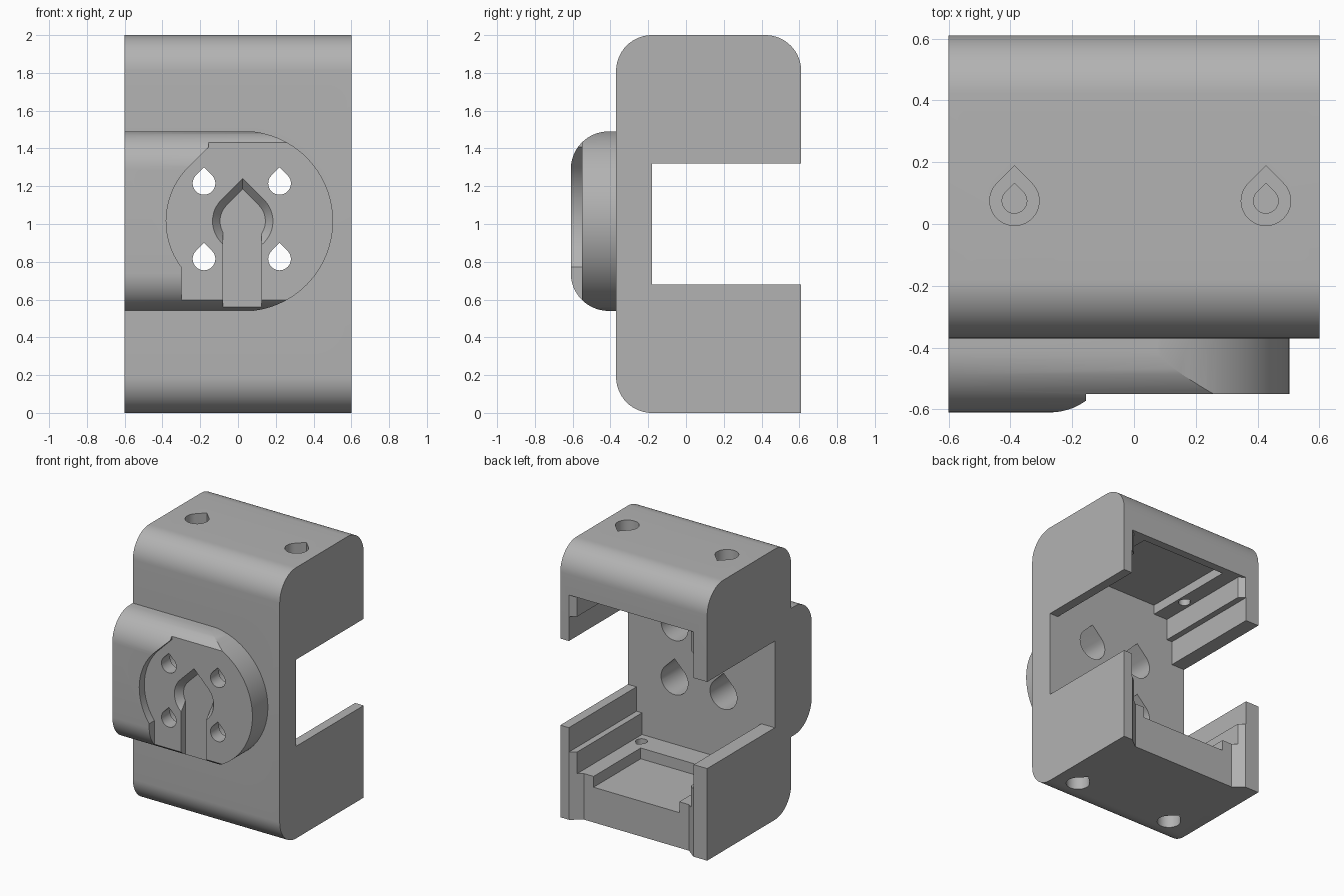
import bpy, bmesh, math
from mathutils import Vector

if "Cube" in bpy.data.objects:
    bpy.data.objects.remove(bpy.data.objects["Cube"], do_unlink=True)

grey = bpy.data.materials.new("plain_grey")
grey.use_nodes = True
COLOUR = (0.45, 0.45, 0.45, 1)
grey.diffuse_color = COLOUR
grey.node_tree.nodes["Principled BSDF"].inputs["Base Color"].default_value = COLOUR

# Where a profile point (u, v) at depth w lands for each extrusion axis
AXES = {"x": lambda u, v, w: (w, u, v),
        "y": lambda u, v, w: (u, w, v),
        "z": lambda u, v, w: (u, v, w)}


def prism(name, axis, pts, lo, hi, end_pts=None):
    """Extrude a closed profile along an axis, optionally tapering to end_pts."""
    bm = bmesh.new()
    place = AXES[axis]
    a = [bm.verts.new(place(u, v, lo)) for u, v in pts]
    b = [bm.verts.new(place(u, v, hi)) for u, v in (end_pts or pts)]
    bm.faces.new(a)
    bm.faces.new(b)
    for i in range(len(a)):
        j = (i + 1) % len(a)
        bm.faces.new((a[i], a[j], b[j], b[i]))
    bmesh.ops.recalc_face_normals(bm, faces=bm.faces)
    mesh = bpy.data.meshes.new(name)
    bm.to_mesh(mesh)
    bm.free()
    mesh.materials.append(grey)
    ob = bpy.data.objects.new(name, mesh)
    bpy.context.collection.objects.link(ob)
    return ob


def combine(target, tool, operation="DIFFERENCE"):
    """Apply a boolean and remove the tool."""
    mod = target.modifiers.new("combine", "BOOLEAN")
    mod.operation = operation
    mod.solver = "EXACT"
    mod.object = tool
    bpy.context.view_layer.update()
    mesh = bpy.data.meshes.new_from_object(
        target.evaluated_get(bpy.context.evaluated_depsgraph_get()))
    target.modifiers.clear()
    target.data = mesh
    bpy.data.objects.remove(tool, do_unlink=True)


def arc(cu, cv, r, start, end, steps=16):
    angles = [math.radians(start + (end - start) * i / steps) for i in range(steps + 1)]
    return [(cu + r * math.cos(t), cv + r * math.sin(t)) for t in angles]


def rect(u0, u1, v0, v1):
    return [(u0, v0), (u1, v0), (u1, v1), (u0, v1)]


def teardrop(cu, cv, r):
    return arc(cu, cv, r, 135, 405, 36) + [(cu, cv + r * math.sqrt(2))]


MID = 0.02          # inner features sit slightly off centre
HUB = (0.025, 1.015)
INNER = -0.18       # inside face of the front wall

# Housing with rounded front and upper back edges
R = 0.19
side = [(0.61, 0)] + arc(0.61 - R, 2 - R, R, 0, 90)
side += arc(-0.37 + R, 2 - R, R, 90, 180) + arc(-0.37 + R, R, R, 180, 270)
housing = prism("bracket_housing", "x", side, -0.6, 0.6)

# Front mount: rounded bar trimmed to a half round end
bar = [(-0.3, 0.54), (-0.3, 1.49)]
bar += arc(-0.41, 1.29, 0.2, 90, 180) + arc(-0.41, 0.74, 0.2, 180, 270)
mount = prism("mount", "x", bar, -0.6, 0.55)
end = [(-0.8, 0.537), *arc(*HUB, 0.478, -90, 90, 48), (-0.8, 1.493)]
combine(mount, prism("mount_end", "y", end, -0.8, 0), "INTERSECT")
combine(housing, mount, "UNION")

# Shallow round seat open to the right
rs = 0.405
seat = [(-0.155, 1.6), (-0.155, HUB[1] + rs * math.sqrt(2) - 0.18)]
seat += arc(*HUB, rs, 135, 217, 24)
seat += [(-0.3, 0.4), (0.7, 0.4), (0.7, 1.6)]
combine(housing, prism("seat_cut", "y", seat, -0.8, -0.55))

# Tapered keyhole and its entry slot
combine(housing, prism("keyhole_cut", "y", teardrop(*HUB, 0.168), -0.56, -0.5,
                       teardrop(*HUB, 0.12)))
combine(housing, prism("slot_cut", "y", rect(-0.08, 0.125, 0.4, HUB[1]), -0.8, -0.5))

# Side opening, stepped inner cavity and flared cover slot
combine(housing, prism("opening_cut", "x", rect(INNER, 0.8, 0.68, 1.32), -0.8, 0.8))
wide, narrow = 0.51, 0.465
quarter = [(wide, 1.5), (narrow, 1.5), (narrow, 1.66)]
right = [(u, 2 - v) for u, v in reversed(quarter)] + quarter
cavity = [(MID + u, v) for u, v in right] + [(MID - u, v) for u, v in reversed(right)]
combine(housing, prism("cavity_cut", "y", cavity, INNER, 0.8))
cover = [(MID - 0.52, 0.62), (MID - 0.43, 0.55), (MID + 0.43, 0.55), (MID + 0.52, 0.62)]
combine(housing, prism("cover_cut", "z", cover, -0.1, 1.66))

# Recessed pockets in the floor and ceiling
combine(housing, prism("floor_pocket_cut", "z", rect(MID - 0.35, MID + 0.35, 0, 0.58), 0.26, 0.5))
combine(housing, prism("ceiling_pocket_cut", "z",
                       rect(MID - 0.35, MID + 0.35, INNER, 0.55), 1.5, 1.73))

# Counterbored screw holes through the front, top and bottom
for s in (-1, 1):
    for t in (-1, 1):
        c = (MID + 0.2 * s, HUB[1] + 0.2 * t)
        combine(housing, prism("front_hole_cut", "y", teardrop(*c, 0.06), -0.8, -0.1))
        combine(housing, prism("front_bore_cut", "y", teardrop(*c, 0.11), -0.45, -0.1))
    x = MID + 0.407 * s
    for y, lo, hi, bore_lo, bore_hi in ((0.075, 1.5, 2.2, 1.78, 2.2),
                                        (-0.09, -0.2, 0.5, -0.2, 0.22)):
        combine(housing, prism("screw_hole_cut", "z", teardrop(x, y, 0.04), lo, hi))
        combine(housing, prism("screw_bore_cut", "z", teardrop(x, y, 0.08), bore_lo, bore_hi))

# Single material, smooth curves with sharp edges
housing.data.materials.clear()
housing.data.materials.append(grey)
for p in housing.data.polygons:
    p.material_index = 0
bpy.ops.object.select_all(action="DESELECT")
housing.select_set(True)
bpy.context.view_layer.objects.active = housing
bpy.ops.object.shade_smooth_by_angle(angle=math.radians(25))
